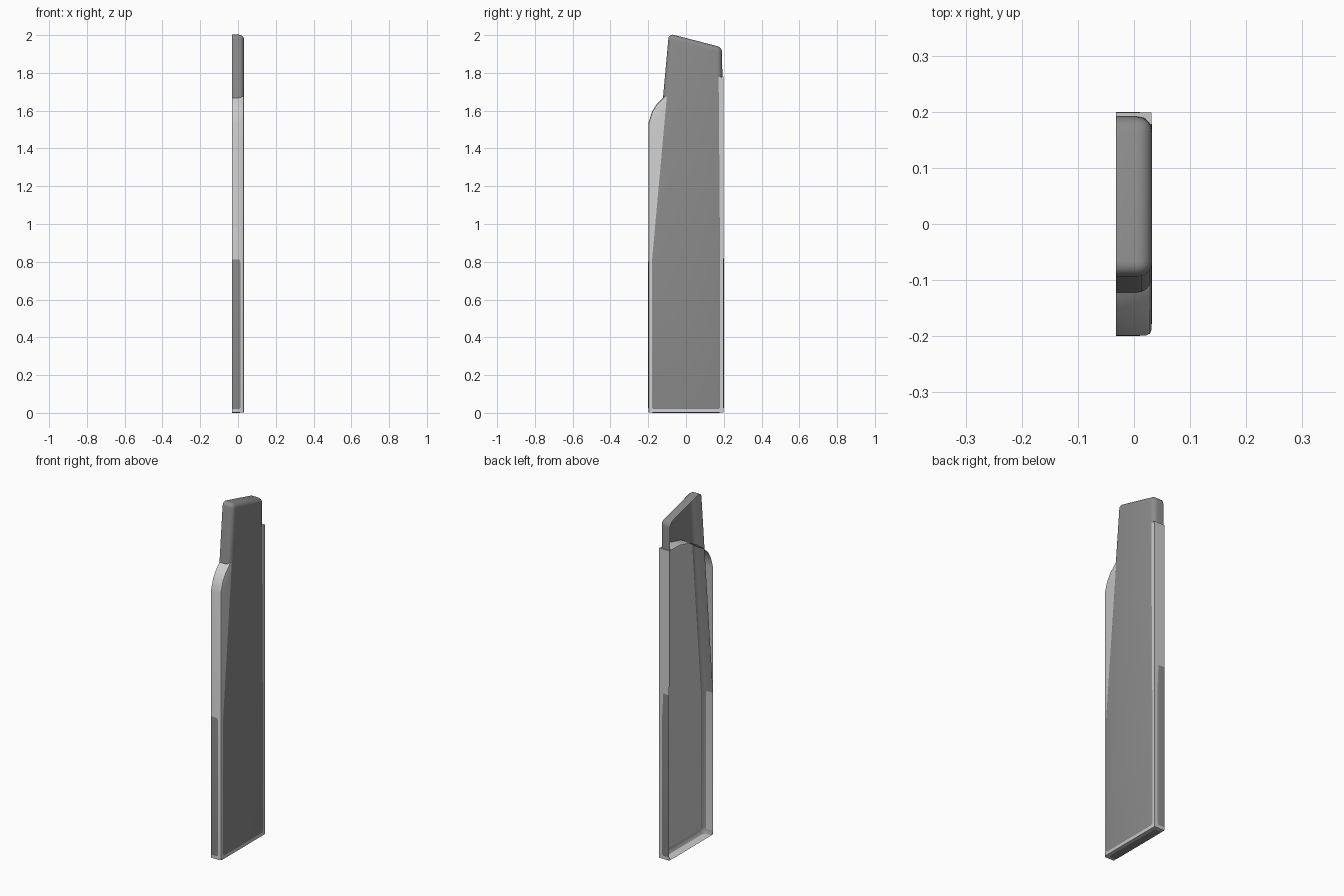
import bpy, bmesh, math

if "Cube" in bpy.data.objects:
    bpy.data.objects.remove(bpy.data.objects["Cube"])

HALF = 0.0325  # half thickness in x


def material(name, v):
    m = bpy.data.materials.new(name)
    m.diffuse_color = (v, v, v, 1)
    m.use_nodes = True
    m.node_tree.nodes["Principled BSDF"].inputs["Base Color"].default_value = m.diffuse_color
    return m


def open_shell(name, outline, cap_x, mat, radius, segments, pick):
    """Hollow shell: capped on +x, open on -x, with picked edges rounded."""
    bm = bmesh.new()
    rim = [bm.verts.new((-HALF, y, z)) for y, z in outline]
    cap = [bm.verts.new((cap_x, y, z)) for y, z in outline]
    n = len(outline)
    for i in range(n):
        j = (i + 1) % n
        bm.faces.new((rim[i], rim[j], cap[j], cap[i]))
    bm.faces.new(cap)
    bmesh.ops.recalc_face_normals(bm, faces=bm.faces)
    # an open shell can be flipped: make the cap face +x
    bm.normal_update()
    if max(bm.faces, key=lambda f: f.calc_center_median().x).normal.x < 0:
        bmesh.ops.reverse_faces(bm, faces=bm.faces)
    edges = [e for e in bm.edges if len(e.link_faces) == 2
             and e.calc_face_angle() > math.radians(25) and pick(e)]
    bmesh.ops.bevel(bm, geom=edges, offset=radius, segments=segments,
                    profile=0.5, affect='EDGES', clamp_overlap=True)
    me = bpy.data.meshes.new(name)
    bm.to_mesh(me)
    bm.free()
    me.materials.append(mat)
    ob = bpy.data.objects.new(name, me)
    bpy.context.collection.objects.link(ob)
    bpy.context.view_layer.objects.active = ob
    ob.select_set(True)
    bpy.ops.object.shade_smooth_by_angle(angle=math.radians(32))
    ob.select_set(False)
    return ob


dark = material("dark grey", 0.26)
light = material("light grey", 0.62)

# tall tapered panel with a sloping top, all edges well rounded
panel = [(-0.2, 0), (0.2, 0), (0.2, 0.8), (0.191, 1.935),
         (-0.091, 2.008), (-0.2, 0.8)]
open_shell("tapered_panel", panel, HALF, dark, 0.027, 5, lambda e: True)

# lighter casing just inside the panel flats, with a curved shoulder
g = 0.0012
casing = [(-0.2 + g, g), (0.2 - g, g), (0.2 - g, 1.78), (0.1, 1.775),
          (0.0, 1.75), (-0.06, 1.715), (-0.12, 1.67), (-0.155, 1.635),
          (-0.18, 1.595), (-0.2 + g, 1.535)]


def front_edge(e):
    # cap edges along the front side and the shoulder
    return all(v.co.x > 0 and v.co.y < -0.1 for v in e.verts)


open_shell("casing", casing, HALF - g, light, 0.017, 2, front_edge)
